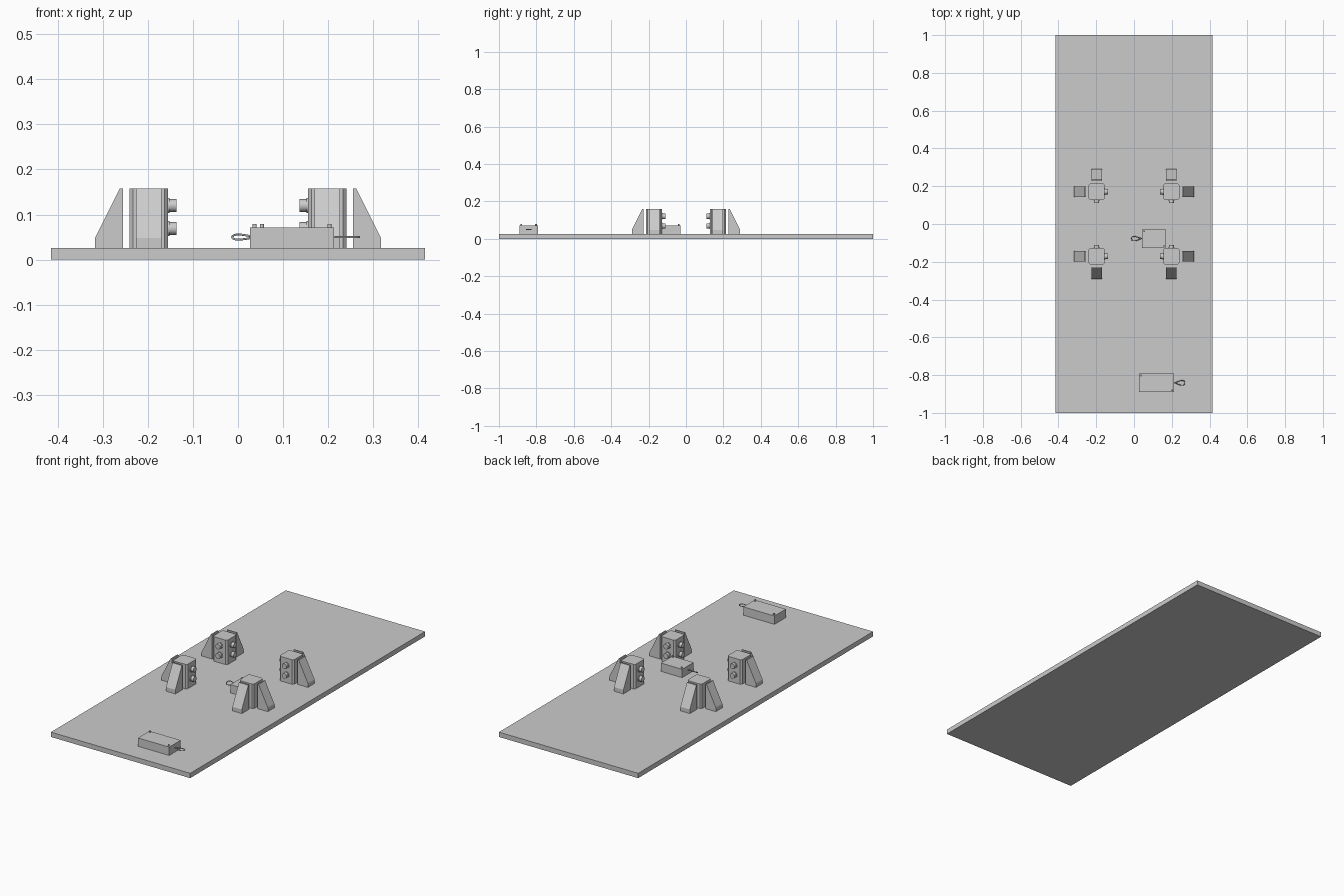
import bpy, bmesh, math
from mathutils import Matrix, Vector

if "Cube" in bpy.data.objects:
    bpy.data.objects.remove(bpy.data.objects["Cube"])

grey = bpy.data.materials.new("plain grey")
grey.use_nodes = True
grey.diffuse_color = (0.6, 0.6, 0.6, 1)
grey.node_tree.nodes["Principled BSDF"].inputs["Base Color"].default_value = (0.6, 0.6, 0.6, 1)

PLATE_TOP = 0.026
POST_X, POST_Y, POST_HALF, POST_TOP = 0.198, 0.171, 0.043, 0.158


def finish(name, bm, matrix=Matrix()):
    bm.transform(matrix)
    bmesh.ops.recalc_face_normals(bm, faces=bm.faces)
    mesh = bpy.data.meshes.new(name)
    bm.to_mesh(mesh)
    bm.free()
    mesh.materials.append(grey)
    obj = bpy.data.objects.new(name, mesh)
    bpy.context.collection.objects.link(obj)
    return obj


def prism(name, outline, depth, matrix=Matrix()):
    """Extrude an outline in the local XY plane along local Z."""
    bm = bmesh.new()
    face = bm.faces.new([bm.verts.new((x, y, 0)) for x, y in outline])
    out = bmesh.ops.extrude_face_region(bm, geom=[face])
    verts = [v for v in out["geom"] if isinstance(v, bmesh.types.BMVert)]
    bmesh.ops.translate(bm, verts=verts, vec=(0, 0, depth))
    return finish(name, bm, matrix)


def box(name, low, high):
    (x0, y0, z0), (x1, y1, z1) = low, high
    return prism(name, [(x0, y0), (x1, y0), (x1, y1), (x0, y1)], z1 - z0,
                 Matrix.Translation((0, 0, z0)))


def cylinder(name, radius, start, direction, length):
    bm = bmesh.new()
    bmesh.ops.create_cone(bm, cap_ends=True, segments=24, radius1=radius,
                          radius2=radius, depth=length)
    direction = Vector(direction)
    middle = Vector(start) + direction * length / 2
    turn = direction.to_track_quat("Z", "Y").to_matrix().to_4x4()
    obj = finish(name, bm, Matrix.Translation(middle) @ turn)
    for poly in obj.data.polygons:
        poly.use_smooth = len(poly.vertices) == 4
    return obj


def post(side, end, label):
    """Square post with two wedge braces outside and knobs on the inner faces."""
    centre = Vector((side * POST_X, end * POST_Y, 0))
    h, c = POST_HALF, 0.008
    outline = [(h - c, -h), (h, c - h), (h, h - c), (h - c, h),
               (c - h, h), (-h, h - c), (-h, c - h), (c - h, -h)]
    prism("post_" + label, outline, POST_TOP - PLATE_TOP,
          Matrix.Translation(centre + Vector((0, 0, PLATE_TOP))))
    wedge = [(0.057, PLATE_TOP), (0.119, PLATE_TOP), (0.119, 0.048),
             (0.064, POST_TOP), (0.057, POST_TOP)]
    for axis, out in (("side", Vector((side, 0, 0))), ("end", Vector((0, end, 0)))):
        across = Vector((0, 0, 1)).cross(out)
        frame = Matrix((out, (0, 0, 1), across)).transposed().to_4x4()
        prism(f"brace_{axis}_{label}", wedge, 0.056,
              Matrix.Translation(centre - across * 0.028) @ frame)
        for level, z in (("lower", 0.069), ("upper", 0.12)):
            start = centre - out * (h - 0.002) + Vector((0, 0, z))
            cylinder(f"knob_collar_{axis}_{level}_{label}", 0.017, start, -out, 0.005)
            cylinder(f"knob_{axis}_{level}_{label}", 0.014, start, -out, 0.02)


def loop(name, anchor, direction, tilt):
    """Teardrop wire loop leaving a case sideways."""
    curve = bpy.data.curves.new(name, "CURVE")
    curve.dimensions = "3D"
    curve.bevel_depth = 0.0022
    curve.bevel_resolution = 2
    spline = curve.splines.new("POLY")
    count = 32
    spline.points.add(count - 1)
    for i, p in enumerate(spline.points):
        t = 2 * math.pi * i / count
        reach = 0.028 * (1 - math.cos(t))
        width = 0.02 * math.sin(t) * math.sin(t / 2) ** 2
        p.co = (direction * reach, width * math.cos(tilt), width * math.sin(tilt), 1)
    spline.use_cyclic_u = True
    curve.materials.append(grey)
    obj = bpy.data.objects.new(name, curve)
    obj.location = anchor
    bpy.context.collection.objects.link(obj)


def case(label, x0, x1, y0, y1, direction, tilt):
    """Low case with two pins on opposite corners and a wire loop."""
    top = 0.071
    box("case_" + label, (x0, y0, PLATE_TOP), (x1, y1, top))
    inset = 0.01
    for name, x, y in (("back", x0 + inset, y1 - inset), ("front", x1 - inset, y0 + inset)):
        cylinder(f"case_pin_{name}_{label}", 0.0045, (x, y, top - 0.001), (0, 0, 1), 0.009)
    edge = x1 if direction > 0 else x0
    loop("wire_loop_" + label, (edge, (y0 + y1) / 2, 0.05), direction, tilt)


# Base plate
box("base_plate", (-0.415, -1, 0), (0.415, 1, PLATE_TOP))

# Four braced posts
for end, end_name in ((-1, "front"), (1, "back")):
    for side, side_name in ((-1, "right"), (1, "left")):
        post(side, end, f"{end_name}_{side_name}")

# Two cases
case("front", 0.027, 0.213, -0.89, -0.792, 1, 0)
case("centre", 0.043, 0.17, -0.126, -0.029, -1, 0.45)
